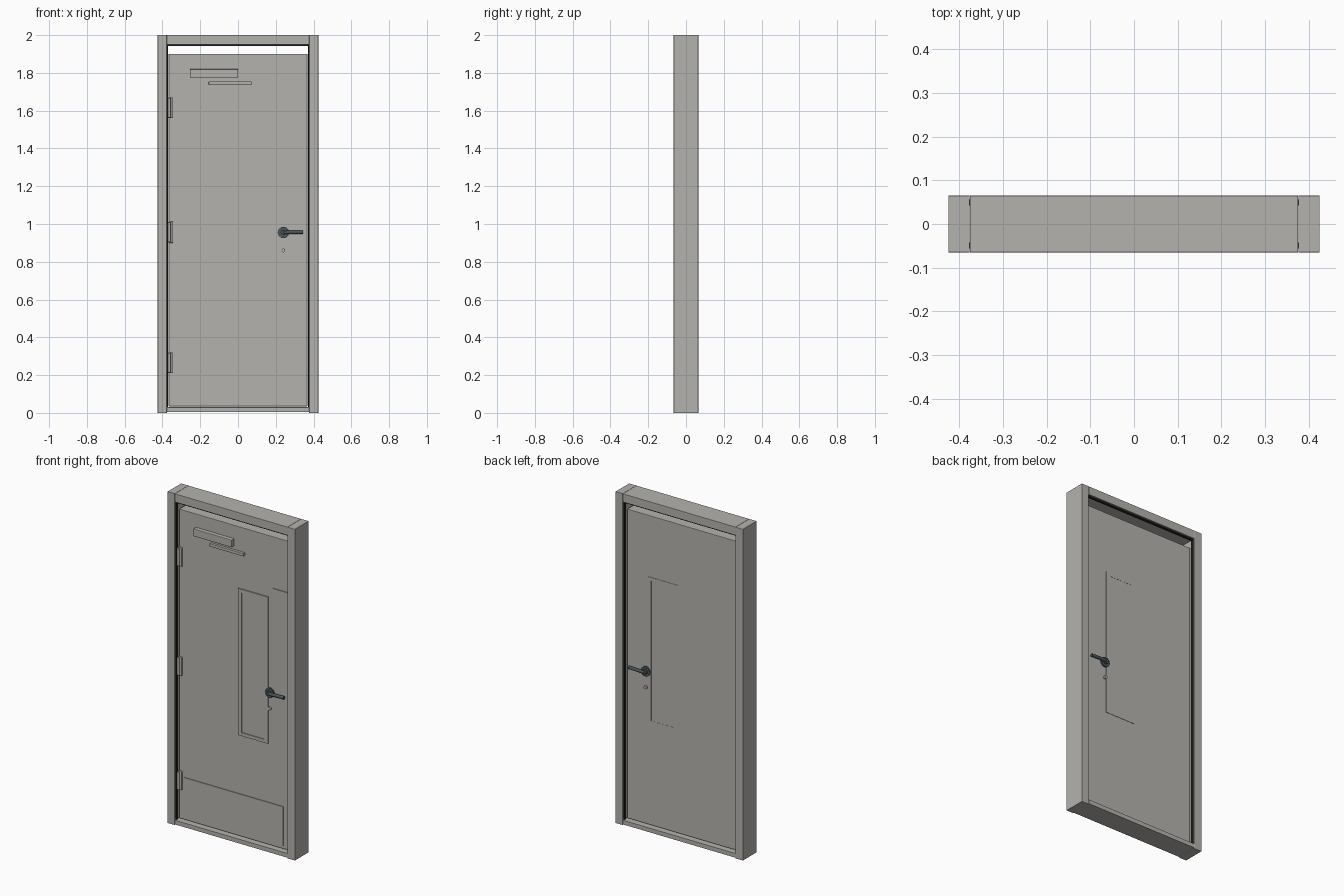
import bpy
import math
from mathutils import Vector

if "Cube" in bpy.data.objects:
    bpy.data.objects.remove(bpy.data.objects["Cube"], do_unlink=True)


def material(name, rgb):
    mat = bpy.data.materials.new(name)
    mat.use_nodes = True
    mat.diffuse_color = (*rgb, 1)
    mat.node_tree.nodes["Principled BSDF"].inputs["Base Color"].default_value = (*rgb, 1)
    return mat


GREY = material("warm grey paint", (0.46, 0.45, 0.43))
SLATE = material("dark slate metal", (0.07, 0.09, 0.095))
BLACK = material("black rubber", (0.02, 0.02, 0.018))


def box(name, x, y, z, mat=GREY, bevel=0):
    """Box from (low, high) ranges on each axis."""
    ranges = (x, y, z)
    bpy.ops.mesh.primitive_cube_add(size=1, location=[(a + b) / 2 for a, b in ranges])
    obj = bpy.context.object
    obj.name = name
    obj.scale = [b - a for a, b in ranges]
    bpy.ops.object.transform_apply(location=False, rotation=False, scale=True)
    obj.data.materials.append(mat)
    if bevel:
        mod = obj.modifiers.new("soft edges", "BEVEL")
        mod.width = bevel
        mod.segments = 2
    return obj


def rod(name, start, end, radius, mat=GREY, sides=24):
    """Cylinder between two points."""
    a, b = Vector(start), Vector(end)
    bpy.ops.mesh.primitive_cylinder_add(vertices=sides, radius=radius,
                                        depth=(b - a).length, location=(a + b) / 2)
    obj = bpy.context.object
    obj.name = name
    obj.rotation_euler = (b - a).to_track_quat("Z", "Y").to_euler()
    obj.data.materials.append(mat)
    bpy.ops.object.shade_smooth_by_angle(angle=math.radians(40))
    return obj


def tube(name, points, radius, mat):
    """Round bar along a smooth path."""
    curve = bpy.data.curves.new(name, "CURVE")
    curve.dimensions = "3D"
    curve.bevel_depth = radius
    curve.bevel_resolution = 3
    curve.use_fill_caps = True
    spline = curve.splines.new("BEZIER")
    spline.bezier_points.add(len(points) - 1)
    for bp, co in zip(spline.bezier_points, points):
        bp.co = co
        bp.handle_left_type = bp.handle_right_type = "AUTO"
    curve.materials.append(mat)
    obj = bpy.data.objects.new(name, curve)
    bpy.context.collection.objects.link(obj)
    return obj


DEPTH = 0.065   # half depth of the frame
FACE = 0.037    # half depth of the door leaf

# Frame
for side, name in ((-1, "right"), (1, "left")):
    box(f"{name}_jamb", sorted((side * 0.377, side * 0.425)), (-DEPTH, DEPTH), (0, 2), bevel=0.001)
box("header", (-0.376, 0.376), (-DEPTH, DEPTH), (1.95, 2), bevel=0.001)
box("sill", (-0.376, 0.376), (-DEPTH, DEPTH), (0.004, 0.03), bevel=0.001)

# Rubber seals just inside the front and back edges of the frame
for face, name in ((-1, "front"), (1, "back")):
    depth = sorted((face * 0.042, face * 0.056))
    box(f"{name}_header_seal", (-0.377, 0.377), depth, (1.943, 1.951), BLACK)
    for side in (-1, 1):
        box(f"{name}_jamb_seal", sorted((side * 0.371, side * 0.378)), depth, (0.03, 1.945), BLACK)

# Door leaf
box("door_leaf", (-0.367, 0.367), (-FACE, FACE), (0.035, 1.9), bevel=0.002)

# Window trim and pane on each face; the rear trim is nearly flush
for face, name, trim, pane in ((-1, "front", 0.007, 0.002), (1, "back", 0.002, 0.001)):
    trim_y = sorted((face * (FACE - 0.005), face * (FACE + trim)))
    pane_y = sorted((face * (FACE - 0.005), face * (FACE + pane)))
    for low in (0.03, 0.205):
        box(f"{name}_window_stile", (low, low + 0.025), trim_y, (0.645, 1.53))
    for low in (0.645, 1.51):
        box(f"{name}_window_rail", (0.055, 0.205), trim_y, (low, low + 0.02))
    box(f"{name}_window_pane", (0.055, 0.205), pane_y, (0.665, 1.51))

# Lever handles and lock cylinders on both faces
for face, name in ((-1, "front"), (1, "back")):
    def at(x, out, z):
        return (x, face * (FACE + out), z)
    rod(f"{name}_handle_rose", at(0.24, -0.002, 0.955), at(0.24, 0.008, 0.955), 0.03, SLATE, 32)
    rod(f"{name}_handle_neck", at(0.24, 0, 0.955), at(0.24, 0.02, 0.955), 0.014, SLATE)
    tube(f"{name}_lever", [at(0.24, 0.008, 0.955), at(0.252, 0.017, 0.955),
                           at(0.285, 0.018, 0.956), at(0.345, 0.015, 0.956)], 0.0095, SLATE)
    rod(f"{name}_lock_cylinder", at(0.24, -0.002, 0.86), at(0.24, 0.012, 0.86), 0.01)

# Closer body and arm rail
box("closer_body", (-0.255, 0), (-0.062, -FACE + 0.002), (1.775, 1.82), bevel=0.003)
box("closer_rail", (-0.155, 0.072), (-0.052, -FACE + 0.002), (1.736, 1.754), bevel=0.002)

# Sign plate and kick plate
box("sign_plate", (0.26, 0.366), (-FACE - 0.005, -FACE + 0.002), (1.54, 1.59))
box("kick_plate", (-0.335, 0.33), (-FACE - 0.004, -FACE + 0.002), (0.053, 0.29))

# Hinges: leaf plate with a pin barrel
for z in (0.21, 0.9, 1.56):
    box("hinge_leaf", (-0.37, -0.343), (-0.047, -FACE + 0.002), (z, z + 0.113), bevel=0.004)
    rod("hinge_barrel", (-0.364, -0.048, z + 0.005), (-0.364, -0.048, z + 0.108), 0.008)
